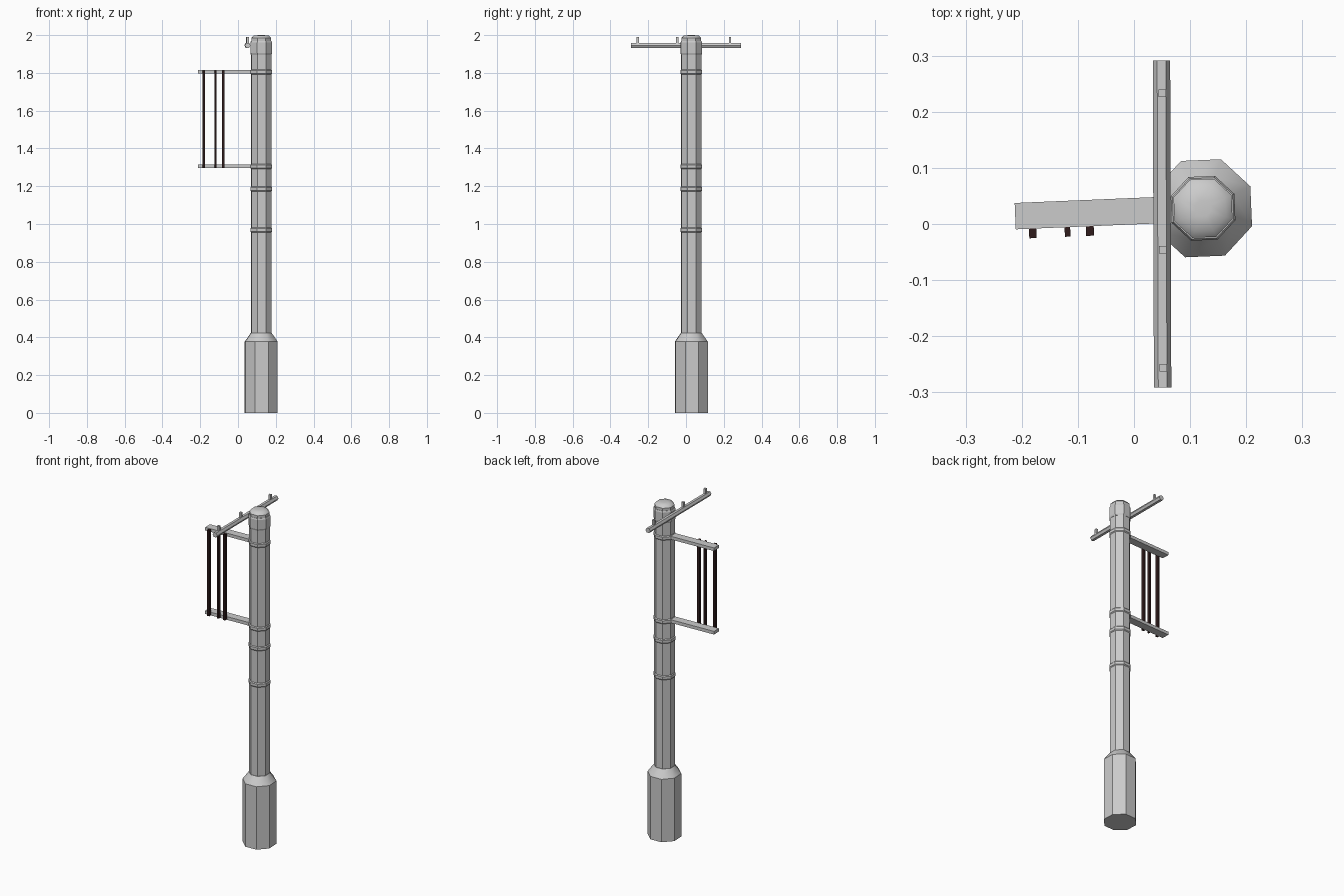
import bpy, bmesh, math
from mathutils import Matrix

if "Cube" in bpy.data.objects:
    bpy.data.objects.remove(bpy.data.objects["Cube"])

CX, CY = 0.123, 0.028            # pole axis
TURN = math.radians(2.4)         # slight twist of pole and arms


def finish(name, bm, matrix, smooth=None, mat=None):
    bmesh.ops.recalc_face_normals(bm, faces=bm.faces)
    me = bpy.data.meshes.new(name)
    bm.to_mesh(me)
    bm.free()
    ob = bpy.data.objects.new(name, me)
    ob.matrix_world = matrix
    bpy.context.collection.objects.link(ob)
    if mat:
        me.materials.append(mat)
    if smooth:
        bpy.ops.object.select_all(action='DESELECT')
        ob.select_set(True)
        bpy.context.view_layer.objects.active = ob
        bpy.ops.object.shade_smooth_by_angle(angle=math.radians(smooth))
    return ob


POLE = Matrix.Translation((CX, CY, 0)) @ Matrix.Rotation(TURN, 4, 'Z')


def octagon(name, profile, bottom=True, top=True, smooth=None):
    """Eight-sided lathe around the pole axis from (radius, z) points."""
    bm = bmesh.new()
    rings = []
    for r, z in profile:
        rings.append([bm.verts.new((r * math.cos((k + .5) * math.pi / 4),
                                    r * math.sin((k + .5) * math.pi / 4), z)) for k in range(8)])
    for a, b in zip(rings, rings[1:]):
        for k in range(8):
            n = (k + 1) % 8
            bm.faces.new((a[k], a[n], b[n], b[k]))
    if bottom:
        bm.faces.new(rings[0])
    if top:
        bm.faces.new(rings[-1])
    return finish(name, bm, POLE, smooth)


def box(name, lo, hi, frame, mat=None):
    bm = bmesh.new()
    bmesh.ops.create_cube(bm, size=1)
    for v in bm.verts:
        v.co = [(l + h) / 2 + c * (h - l) for l, h, c in zip(lo, hi, v.co)]
    return finish(name, bm, frame, None, mat)


# pole: base, sloped shoulder, shaft, collar and cap
octagon("base", [(.093, 0), (.093, .377)], top=False)
octagon("shoulder", [(.093, .377), (.059, .423)], bottom=False, smooth=50)
octagon("shaft", [(.057, .40), (.057, 1.93)])
octagon("collar", [(.058, 1.895), (.0615, 1.905), (.0615, 1.96), (.058, 1.968)])
octagon("cap_side", [(.056, 1.95), (.056, 1.984)], top=False)
octagon("cap_dome", [(.056, 1.984), (.044, 1.997), (.015, 2.0)], bottom=False, smooth=50)

# clamp bands
for i, z in enumerate((.968, 1.186, 1.304, 1.805)):
    octagon(f"band_{i + 1}", [(.057, z - .013), (.0615, z - .008), (.0615, z + .008), (.057, z + .013)])

# side arms
for name, z in (("lower_arm", 1.305), ("upper_arm", 1.805)):
    box(name, (-.335, -.0235, z - .0095), (-.05, .0235, z + .0095), POLE)

# dark rods in front of the arms
dark = bpy.data.materials.new("dark_rod")
dark.diffuse_color = (.03, .012, .012, 1)
dark.use_nodes = True
dark.node_tree.nodes["Principled BSDF"].inputs["Base Color"].default_value = dark.diffuse_color
for i, (x, w) in enumerate(((-.182, .013), (-.120, .010), (-.080, .014))):
    box(f"rod_{i + 1}", (x - CX - w / 2, -.0405, 1.297), (x - CX + w / 2, -.0225, 1.812), POLE, dark)

# hexagonal crossbar with three pins
BAR = Matrix.Translation((.05, 0, 1.946)) @ Matrix.Rotation(math.radians(.2), 4, 'Z')
bm = bmesh.new()
bmesh.ops.create_cone(bm, cap_ends=True, segments=6, radius1=.0155, radius2=.0155, depth=.582,
                      matrix=Matrix.Rotation(math.pi / 2, 4, 'X') @ Matrix.Rotation(math.pi / 2, 4, 'Z'))
# make sure a corner points sideways (+x)
if max(v.co.x for v in bm.verts) < .015:
    bmesh.ops.rotate(bm, verts=bm.verts, matrix=Matrix.Rotation(math.pi / 6, 3, 'Y'))
finish("crossbar", bm, BAR)
for i, y in enumerate((-.256, -.046, .233)):
    box(f"pin_{i + 1}", (-.0055, y - .0065, 0), (.0075, y + .0065, .043), BAR)
